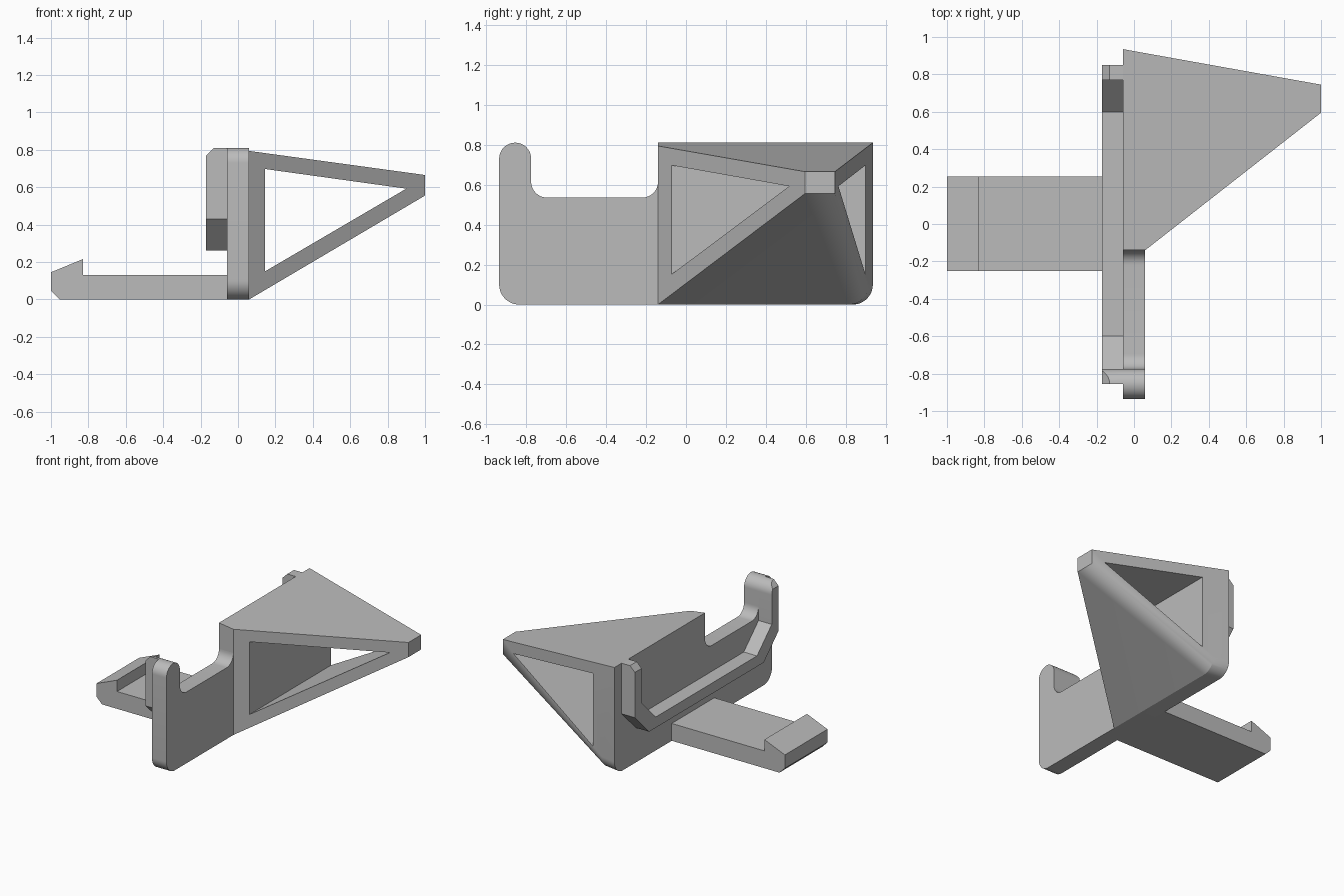
import bpy, bmesh
from math import sin, cos, radians
from mathutils import Vector

cube = bpy.data.objects.get("Cube")
if cube:
    bpy.data.objects.remove(cube, do_unlink=True)

grey = bpy.data.materials.new("plain_grey")
grey.use_nodes = True
grey.diffuse_color = (0.5, 0.5, 0.5, 1)
grey.node_tree.nodes["Principled BSDF"].inputs["Base Color"].default_value = (0.5, 0.5, 0.5, 1)

# Shared measurements
PLATE_BACK, PLATE_FRONT = -0.06, 0.06     # plate thickness along x
Y0, STEP, Y1 = -0.935, -0.14, 0.935       # plate ends and start of the bracket
TOP, SEAT = 0.81, 0.535
CORNER, FILLET = 0.1, 0.08


def arc(u, v, r, start, end, steps=12):
    """Points of an arc in a flat profile, angles in degrees."""
    angles = [radians(start + (end - start) * i / steps) for i in range(steps + 1)]
    return [(u + r * cos(a), v + r * sin(a)) for a in angles]


def add_object(name, bm):
    bmesh.ops.remove_doubles(bm, verts=bm.verts, dist=1e-4)
    bmesh.ops.recalc_face_normals(bm, faces=bm.faces)
    mesh = bpy.data.meshes.new(name)
    bm.to_mesh(mesh)
    bm.free()
    mesh.materials.append(grey)
    obj = bpy.data.objects.new(name, mesh)
    bpy.context.collection.objects.link(obj)
    return obj


def prism(profile, axis, low, high):
    """Extrude a profile along x (profile in y, z) or along y (profile in x, z)."""
    bm = bmesh.new()
    place = (lambda u, v: (low, u, v)) if axis == "x" else (lambda u, v: (u, low, v))
    face = bm.faces.new([bm.verts.new(place(u, v)) for u, v in profile])
    moved = bmesh.ops.extrude_face_region(bm, geom=[face])["geom"]
    shift = Vector((high - low, 0, 0) if axis == "x" else (0, high - low, 0))
    bmesh.ops.translate(bm, vec=shift, verts=[g for g in moved if isinstance(g, bmesh.types.BMVert)])
    return bm


def smooth(obj):
    for poly in obj.data.polygons:
        poly.use_smooth = True
    obj.data.set_sharp_from_angle(angle=radians(12))


# Upright plate with rounded post and filleted seat
post_mid = Y0 + FILLET
post_in = Y0 + 2 * FILLET
plate = [(STEP, 0)]
plate += arc(Y0 + CORNER, CORNER, CORNER, 270, 180)
plate += arc(post_mid, TOP - FILLET, FILLET, 180, 0, 24)
plate += arc(post_in + FILLET, SEAT + FILLET, FILLET, 180, 270)
plate += arc(STEP - FILLET, SEAT + FILLET, FILLET, 270, 360)
smooth(add_object("upright_plate", prism(plate, "x", PLATE_BACK, PLATE_FRONT)))

# Tapered bracket: hull of the plate end and the small tip
TIP_Y, TIP_Z = (0.595, 0.745), (0.555, 0.665)
part_way = (PLATE_FRONT - PLATE_BACK) / (1 - PLATE_BACK)
points = []
for x, t in ((PLATE_BACK, 0), (PLATE_FRONT, part_way)):
    back = Y1 + (TIP_Y[1] - Y1) * t
    top = TOP + (TIP_Z[1] - TOP) * t
    section = [(STEP, 0), (STEP, top), (back, top)]
    section += arc(back - CORNER, CORNER, CORNER, 0, -90)
    points += [(x, y, z) for y, z in section]
points += [(1, y, z) for y in TIP_Y for z in TIP_Z]
bm = bmesh.new()
for p in points:
    bm.verts.new(p)
hull = bmesh.ops.convex_hull(bm, input=bm.verts)
spare = {g for g in hull["geom_interior"] + hull["geom_unused"] if isinstance(g, bmesh.types.BMVert)}
bmesh.ops.delete(bm, geom=list(spare), context="VERTS")
bmesh.ops.dissolve_limit(bm, angle_limit=radians(0.5), verts=bm.verts, edges=bm.edges)
bracket = add_object("tapered_bracket", bm)

# Triangular opening through the bracket
opening = [(0.145, 0.15), (0.9, 0.592), (0.145, 0.697)]
cutter = add_object("opening_cutter", prism(opening, "y", -1, 2))
cutter.hide_render = True
cut = bracket.modifiers.new("opening", "BOOLEAN")
cut.operation, cut.solver, cut.object = "DIFFERENCE", "EXACT", cutter
graph = bpy.context.evaluated_depsgraph_get()
bracket.data = bpy.data.meshes.new_from_object(bracket.evaluated_get(graph))
bracket.modifiers.clear()
bpy.data.objects.remove(cutter, do_unlink=True)
smooth(bracket)

# U-shaped rail behind the plate, with sloping corners
END, INNER = 0.85, 0.77
rail = [(-0.68, 0.26), (0.68, 0.26), (END, 0.43), (END, TOP), (INNER, TOP),
        (INNER, 0.51), (0.6, 0.34), (-0.6, 0.34), (post_in, 0.51)]
rail += arc(post_mid, TOP - FILLET, FILLET, 0, 90)
rail += [(post_mid, 0.43)]
bm = prism(rail, "x", -0.17, PLATE_BACK)
# Chamfer the outer top edges of both rail ends
chamfer = bmesh.ops.bisect_plane(
    bm, geom=bm.verts[:] + bm.edges[:] + bm.faces[:], dist=1e-5,
    plane_co=(-0.13, 0, TOP), plane_no=(-1, 0, 1), clear_outer=True)
bmesh.ops.holes_fill(bm, edges=[e for e in bm.edges if e.is_boundary], sides=0)
smooth(add_object("rear_rail", bm))

# Flat arm with a hooked end
arm = [(PLATE_BACK, 0), (-0.955, 0), (-1, 0.045), (-1, 0.145),
       (-0.83, 0.215), (-0.83, 0.13), (PLATE_BACK, 0.13)]
add_object("hooked_arm", prism(arm, "y", -0.25, 0.255))
